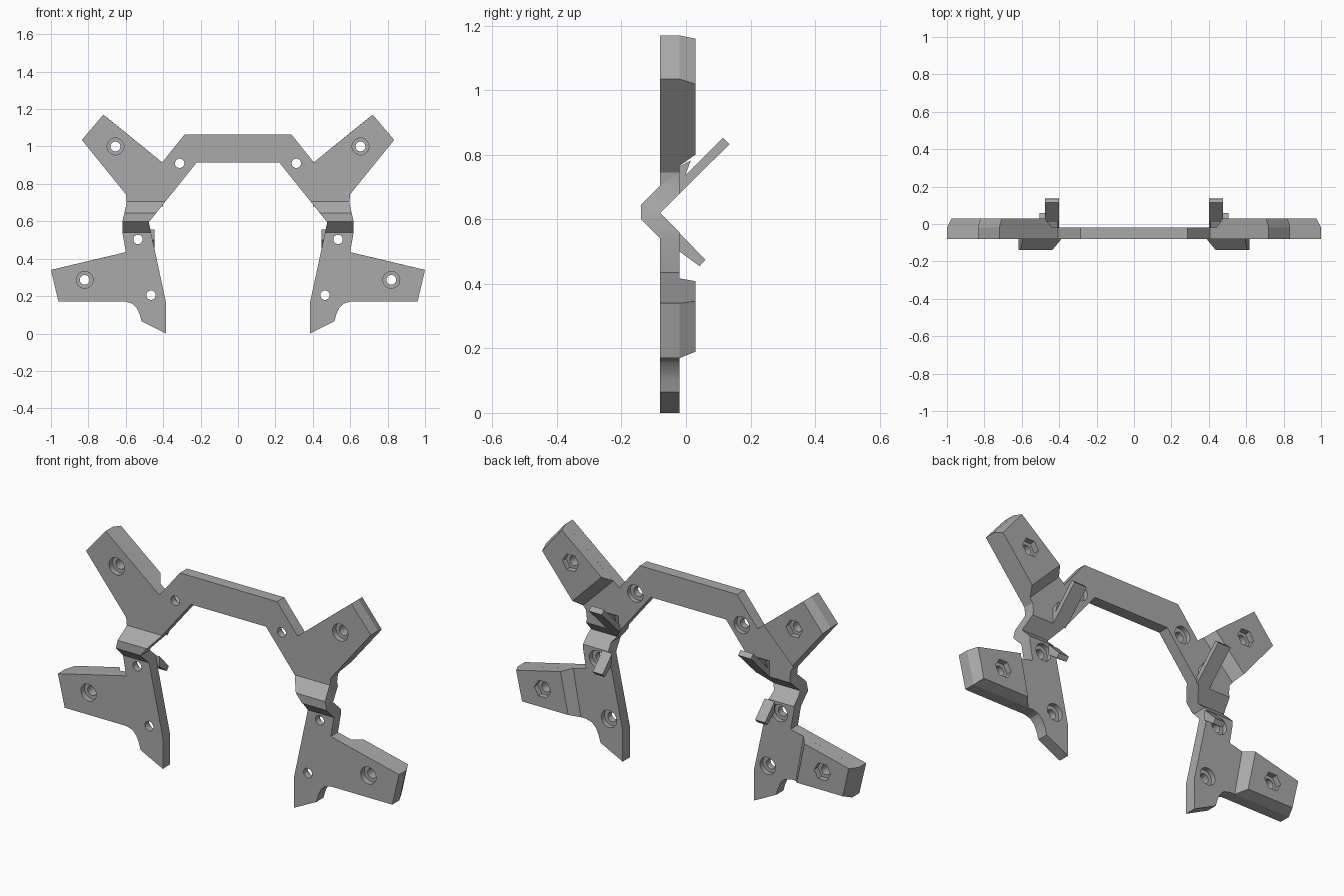
import bpy, bmesh, math
from mathutils import Vector

old = bpy.data.objects.get("Cube")
if old:
    bpy.data.objects.remove(old, do_unlink=True)

grey = bpy.data.materials.new("plain_grey")
grey.use_nodes = True
grey.diffuse_color = (0.4, 0.4, 0.4, 1)
grey.node_tree.nodes["Principled BSDF"].inputs["Base Color"].default_value = (0.4, 0.4, 0.4, 1)

FRONT, BACK, PAD_BACK = -0.08, -0.02, 0.03


def loft(name, ring_a, ring_b):
    """Closed solid between two matching rings of points."""
    bm = bmesh.new()
    a = [bm.verts.new(p) for p in ring_a]
    b = [bm.verts.new(p) for p in ring_b]
    bm.faces.new(a)
    bm.faces.new(b[::-1])
    for i in range(len(a)):
        j = (i + 1) % len(a)
        bm.faces.new((a[i], b[i], b[j], a[j]))
    bmesh.ops.recalc_face_normals(bm, faces=bm.faces)
    mesh = bpy.data.meshes.new(name)
    bm.to_mesh(mesh)
    bm.free()
    mesh.materials.append(grey)
    obj = bpy.data.objects.new(name, mesh)
    bpy.context.collection.objects.link(obj)
    return obj


def at_y(points, y):
    return [Vector((x, y, z)) for x, z in points]


def side_bar(name, points, x0, x1):
    """Side profile of (y, z) points swept along x."""
    return loft(name, *[[Vector((x, y, z)) for y, z in points] for x in (x0, x1)])


def apply(obj, mod):
    bpy.context.view_layer.objects.active = obj
    bpy.ops.object.modifier_apply(modifier=mod.name)


def combine(obj, cutter, operation):
    mod = obj.modifiers.new("cut", "BOOLEAN")
    mod.object, mod.operation, mod.solver = cutter, operation, "EXACT"
    cutter.hide_render = True
    apply(obj, mod)
    bpy.data.objects.remove(cutter, do_unlink=True)


def drill(obj, centre, radius, y0, y1, sides=32):
    ring = [(centre[0] + radius * math.cos(math.tau * i / sides),
             centre[1] + radius * math.sin(math.tau * i / sides)) for i in range(sides)]
    combine(obj, loft("drill", at_y(ring, y0), at_y(ring, y1)), "DIFFERENCE")


# Folded frame: front outline intersected with the creased side profile
outline = [(0, 1.065), (0.285, 1.065), (0.405, 0.915), (0.72, 1.17), (0.835, 1.035),
           (0.6, 0.745), (0.595, 0.7), (0.618, 0.6), (0.618, 0.54), (0.6, 0.435),
           (1.0, 0.34), (0.96, 0.17), (0.6, 0.17), (0.565, 0.16), (0.54, 0.135),
           (0.525, 0.1), (0.515, 0.065), (0.385, 0.0), (0.385, 0.165),
           (0.477, 0.595), (0.22, 0.915), (0, 0.915)]
crease = [(FRONT, -0.1), (FRONT, 0.54), (-0.14, 0.6), (-0.14, 0.645), (FRONT, 0.705),
          (FRONT, 1.3), (BACK, 1.3), (BACK, 0.68), (FRONT, 0.62), (BACK, 0.56), (BACK, -0.1)]
frame = side_bar("frame", crease, -0.1, 1.1)
combine(frame, loft("outline", at_y(outline, -0.3), at_y(outline, 0.3)), "INTERSECT")

# Thick pads on the back of each arm, tapered towards the rear
upper_pad = loft("upper_pad",
                 at_y([(0.44, 0.943), (0.72, 1.17), (0.835, 1.035), (0.617, 0.766)], BACK),
                 at_y([(0.475, 0.972), (0.707, 1.16), (0.822, 1.019), (0.645, 0.801)], PAD_BACK))
lower_pad = loft("lower_pad",
                 at_y([(0.675, 0.417), (1.0, 0.34), (0.96, 0.17), (0.63, 0.17)], BACK),
                 at_y([(0.715, 0.408), (0.975, 0.346), (0.94, 0.19), (0.67, 0.19)], PAD_BACK))

# Rear hooks continuing the two slopes of the crease
upper_hook = side_bar("upper_hook", [(BACK, 0.68), (0.135, 0.833), (0.115, 0.853),
                                     (BACK, 0.718)], 0.4, 0.475)
hook_rib = side_bar("hook_rib", [(BACK, 0.7), (-0.005, 0.73), (0.015, 0.782),
                                 (BACK, 0.765)], 0.41, 0.475)
lower_hook = side_bar("lower_hook", [(BACK, 0.557), (0.06, 0.475), (0.042, 0.455),
                                     (BACK, 0.5)], 0.447, 0.505)

# Pad bolts: front counterbore, through hole, hexagonal rear pocket
for pad, centre in ((upper_pad, (0.655, 1.0)), (lower_pad, (0.82, 0.287))):
    drill(frame, centre, 0.045, -0.2, -0.05)
    drill(frame, centre, 0.026, -0.2, 0.2)
    drill(pad, centre, 0.026, -0.2, 0.2)
    drill(pad, centre, 0.048, 0.0, 0.2, 6)

# Small bolts: through hole with rear counterbore
for centre in ((0.312, 0.91), (0.535, 0.503), (0.465, 0.205)):
    drill(frame, centre, 0.025, -0.2, 0.2)
    drill(frame, centre, 0.045, -0.045, 0.2)

# Open the centre seam of the frame so that the halves join
bm = bmesh.new()
bm.from_mesh(frame.data)
seam = [f for f in bm.faces if all(abs(v.co.x) < 1e-4 for v in f.verts)]
bmesh.ops.delete(bm, geom=seam, context="FACES")
bm.to_mesh(frame.data)
bm.free()

# Mirror every part and shade it
for obj in (frame, upper_pad, lower_pad, upper_hook, hook_rib, lower_hook):
    bpy.ops.object.select_all(action="DESELECT")
    obj.select_set(True)
    apply(obj, obj.modifiers.new("mirror", "MIRROR"))
    bpy.ops.object.shade_smooth_by_angle(angle=math.radians(25))
